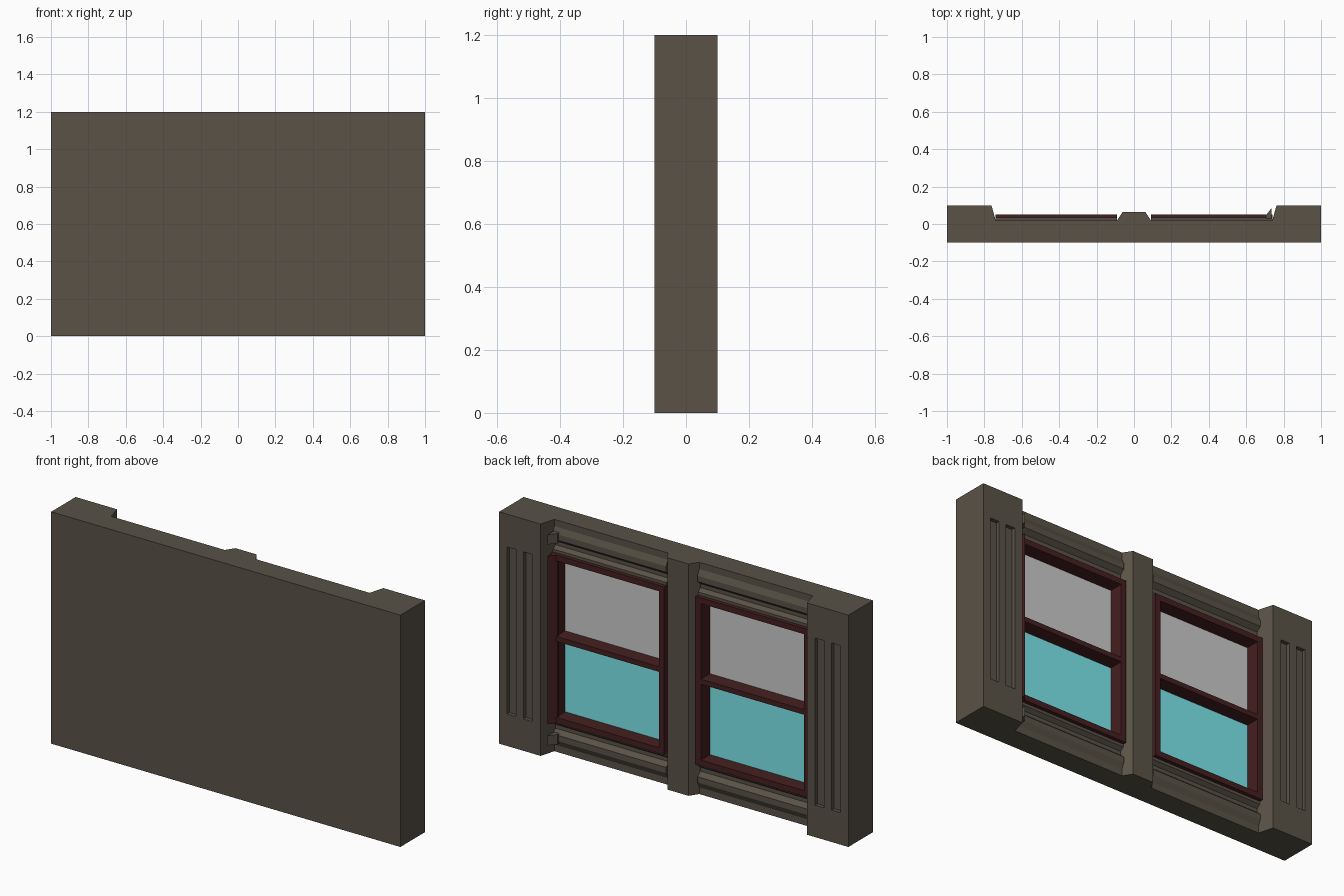
import bpy, bmesh
from mathutils import Vector

if "Cube" in bpy.data.objects:
    bpy.data.objects.remove(bpy.data.objects["Cube"])


def material(name, rgb):
    m = bpy.data.materials.new(name)
    m.diffuse_color = (*rgb, 1)
    m.use_nodes = True
    m.node_tree.nodes["Principled BSDF"].inputs["Base Color"].default_value = m.diffuse_color
    return m


WOOD = material("brown_wall", (0.10, 0.085, 0.062))
RED = material("dark_red_frame", (0.06, 0.014, 0.014))
TEAL = material("teal_glass", (0.2, 0.8, 0.85))


def add_prism(bm, pts, a, b, axis):
    """Extrude an outline: axis 'z' takes (x, y) points, axis 'x' takes (y, z)."""
    def place(p, t):
        return Vector((p[0], p[1], t)) if axis == 'z' else Vector((t, p[0], p[1]))
    lo = [bm.verts.new(place(p, a)) for p in pts]
    hi = [bm.verts.new(place(p, b)) for p in pts]
    bm.faces.new(lo)
    bm.faces.new(hi)
    n = len(pts)
    for i in range(n):
        j = (i + 1) % n
        bm.faces.new((lo[i], lo[j], hi[j], hi[i]))


def add_box(bm, x0, x1, y0, y1, z0, z1):
    add_prism(bm, [(x0, y0), (x1, y0), (x1, y1), (x0, y1)], z0, z1, 'z')


def finish(name, bm, mat=None):
    bmesh.ops.recalc_face_normals(bm, faces=bm.faces)
    me = bpy.data.meshes.new(name)
    bm.to_mesh(me)
    bm.free()
    ob = bpy.data.objects.new(name, me)
    bpy.context.collection.objects.link(ob)
    if mat:
        me.materials.append(mat)
    return ob


def boxes(name, specs, mat=None):
    bm = bmesh.new()
    for s in specs:
        add_box(bm, *s)
    return finish(name, bm, mat)


BACK = -0.035      # depth where the detailed layer meets the plain slab

# plain slab forming the flat front
boxes("wall_slab", [(-1, 1, -0.1, BACK, 0, 1.2)], WOOD)

# fluted pilasters at both ends
for side, s in (("left", -1), ("right", 1)):
    bm = bmesh.new()
    add_prism(bm, [(s * 1, BACK), (s * 1, 0.1), (s * 0.762, 0.1),
                   (s * 0.74, 0.02), (s * 0.74, BACK)], 0, 1.2, 'z')
    pilaster = finish("pilaster_" + side, bm, WOOD)
    flutes = []
    for c in (0.835, 0.93):
        xs = sorted((s * (c - 0.026), s * (c + 0.026)))
        flutes.append((*xs, 0.08, 0.13, 0.165, 1.03))
    cutter = boxes("flute_cutter_" + side, flutes, WOOD)
    cutter.hide_render = True
    mod = pilaster.modifiers.new("flutes", 'BOOLEAN')
    mod.operation, mod.solver, mod.object = 'DIFFERENCE', 'EXACT', cutter
    bpy.context.view_layer.objects.active = pilaster
    bpy.ops.object.modifier_apply(modifier=mod.name)
    bpy.data.objects.remove(cutter)

# central mullion with bevelled sides
bm = bmesh.new()
add_prism(bm, [(-0.09, BACK), (-0.09, 0.02), (-0.06, 0.065),
               (0.06, 0.065), (0.09, 0.02), (0.09, BACK)], 0, 1.2, 'z')
finish("mullion", bm, WOOD)

# moulded rails above and below each window
RAIL = [(BACK, 1.2), (0.02, 1.2), (0.02, 1.165), (0.034, 1.135), (0.034, 1.105),
        (0.01, 1.085), (0.01, 1.065), (0.03, 1.05), (0.03, 1.035), (BACK, 1.035)]
for side, x0, x1 in (("left", -0.74, -0.09), ("right", 0.09, 0.74)):
    for level in ("top", "bottom"):
        pts = RAIL if level == "top" else [(y, 1.2 - z) for y, z in RAIL]
        bm = bmesh.new()
        add_prism(bm, pts, x0, x1, 'x')
        finish("%s_rail_%s" % (level, side), bm, WOOD)

    # sash frame: two stiles, head, sill and meeting bar
    w = 0.03
    boxes("window_frame_" + side, [
        (x0, x0 + w, BACK, 0.05, 0.165, 1.035),
        (x1 - w, x1, BACK, 0.05, 0.165, 1.035),
        (x0 + w, x1 - w, BACK, 0.05, 1.005, 1.035),
        (x0 + w, x1 - w, BACK, 0.05, 0.165, 0.195),
        (x0 + w, x1 - w, BACK, 0.05, 0.588, 0.614)], RED)

    # panes
    a, b = x0 + w, x1 - w
    boxes("upper_pane_" + side, [(a, b, BACK, -0.025, 0.614, 1.005)])
    boxes("lower_pane_" + side, [(a, b, BACK, -0.025, 0.195, 0.588)], TEAL)

# flared strip beside the right pilaster
FLARE = [(0.705, 0.03), (0.735, 0.03), (0.735, 0.085), (0.705, 0.045)]
for name, z0, z1, mat in (("frame_flare", 0.165, 1.035, RED),
                          ("rail_flare_top", 1.095, 1.145, WOOD),
                          ("rail_flare_bottom", 0.055, 0.105, WOOD)):
    bm = bmesh.new()
    add_prism(bm, FLARE, z0, z1, 'z')
    finish(name, bm, mat)
